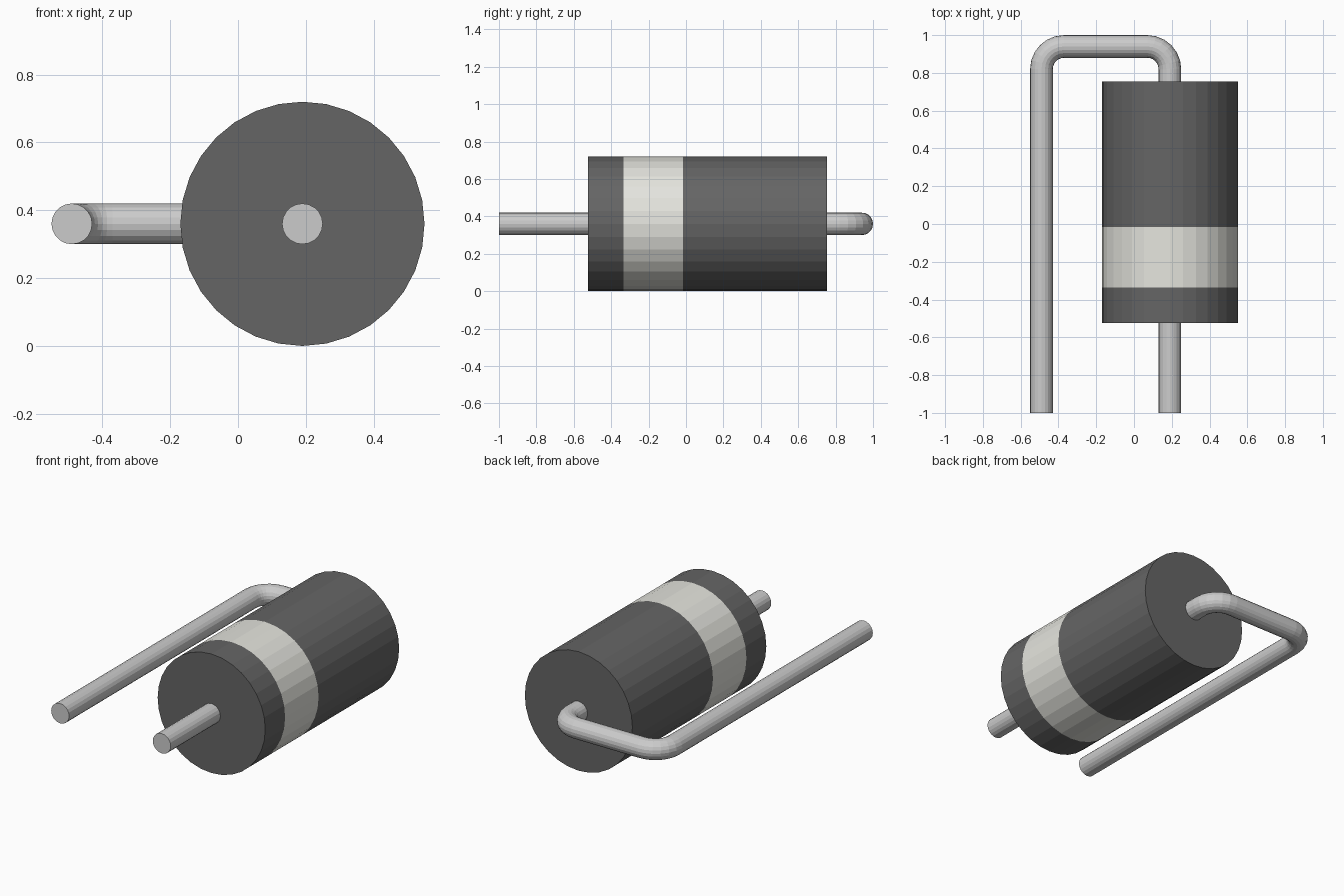
import bpy, bmesh
from math import sin, cos, pi
from mathutils import Vector

if "Cube" in bpy.data.objects:
    bpy.data.objects.remove(bpy.data.objects["Cube"])

CX, CZ = 0.19, 0.36      # body axis
R, WIRE = 0.36, 0.06     # body and wire radius
LEFT, BACK, BEND = -0.49, 0.94, 0.12


def material(name, rgb):
    m = bpy.data.materials.new(name)
    m.diffuse_color = (*rgb, 1)
    m.use_nodes = True
    m.node_tree.nodes["Principled BSDF"].inputs["Base Color"].default_value = m.diffuse_color
    return m


dark = material("dark_grey", (0.13, 0.13, 0.13))
light = material("pale_grey", (0.78, 0.78, 0.73))
metal = material("metal_grey", (0.70, 0.70, 0.67))


def sweep(name, path, radius, sides, mat, cap_start=True, cap_end=True):
    """Sweep a circle along a flat path in the z = CZ plane."""
    bm = bmesh.new()
    pts = [Vector((x, y, CZ)) for x, y in path]
    up = Vector((0, 0, 1))
    rings = []
    for i, p in enumerate(pts):
        t = (pts[min(i + 1, len(pts) - 1)] - pts[max(i - 1, 0)]).normalized()
        if i in (0, len(pts) - 1):
            t = Vector((0, 1 if t.y > 0 else -1, 0))
        side = t.cross(up)
        rings.append([bm.verts.new(p + radius * (cos(a) * side + sin(a) * up))
                      for a in (2 * pi * k / sides for k in range(sides))])
    for a, b in zip(rings, rings[1:]):
        for k in range(sides):
            n = (k + 1) % sides
            bm.faces.new((a[k], a[n], b[n], b[k]))
    if cap_start:
        bm.faces.new(rings[0])
    if cap_end:
        bm.faces.new(rings[-1])
    bmesh.ops.recalc_face_normals(bm, faces=bm.faces)
    # open tubes: make sure the wall points outward
    f = bm.faces[:][0]
    if (f.calc_center_median() - (pts[0] + pts[1]) / 2).dot(f.normal) < 0:
        bmesh.ops.reverse_faces(bm, faces=bm.faces)
    me = bpy.data.meshes.new(name)
    bm.to_mesh(me)
    bm.free()
    me.materials.append(mat)
    ob = bpy.data.objects.new(name, me)
    bpy.context.collection.objects.link(ob)
    return ob


# Body split by the polarity band
sweep("body_front", [(CX, -0.525), (CX, -0.335)], R, 32, dark, cap_end=False)
sweep("polarity_band", [(CX, -0.335), (CX, -0.015)], R, 32, light, False, False)
sweep("body_rear", [(CX, -0.015), (CX, 0.755)], R, 32, dark, cap_start=False)

# Straight front lead
sweep("front_lead", [(CX, -1), (CX, -0.5)], WIRE, 20, metal)

# Rear lead, folded back alongside the body
def corner(cx, a0, a1, steps=6):
    return [(cx + BEND * cos(a0 + (a1 - a0) * i / steps),
             BACK - BEND + BEND * sin(a0 + (a1 - a0) * i / steps))
            for i in range(steps + 1)]


path = [(CX, 0.73)] + corner(CX - BEND, 0, pi / 2) \
    + corner(LEFT + BEND, pi / 2, pi) + [(LEFT, -1)]
sweep("bent_lead", path, WIRE, 20, metal)
